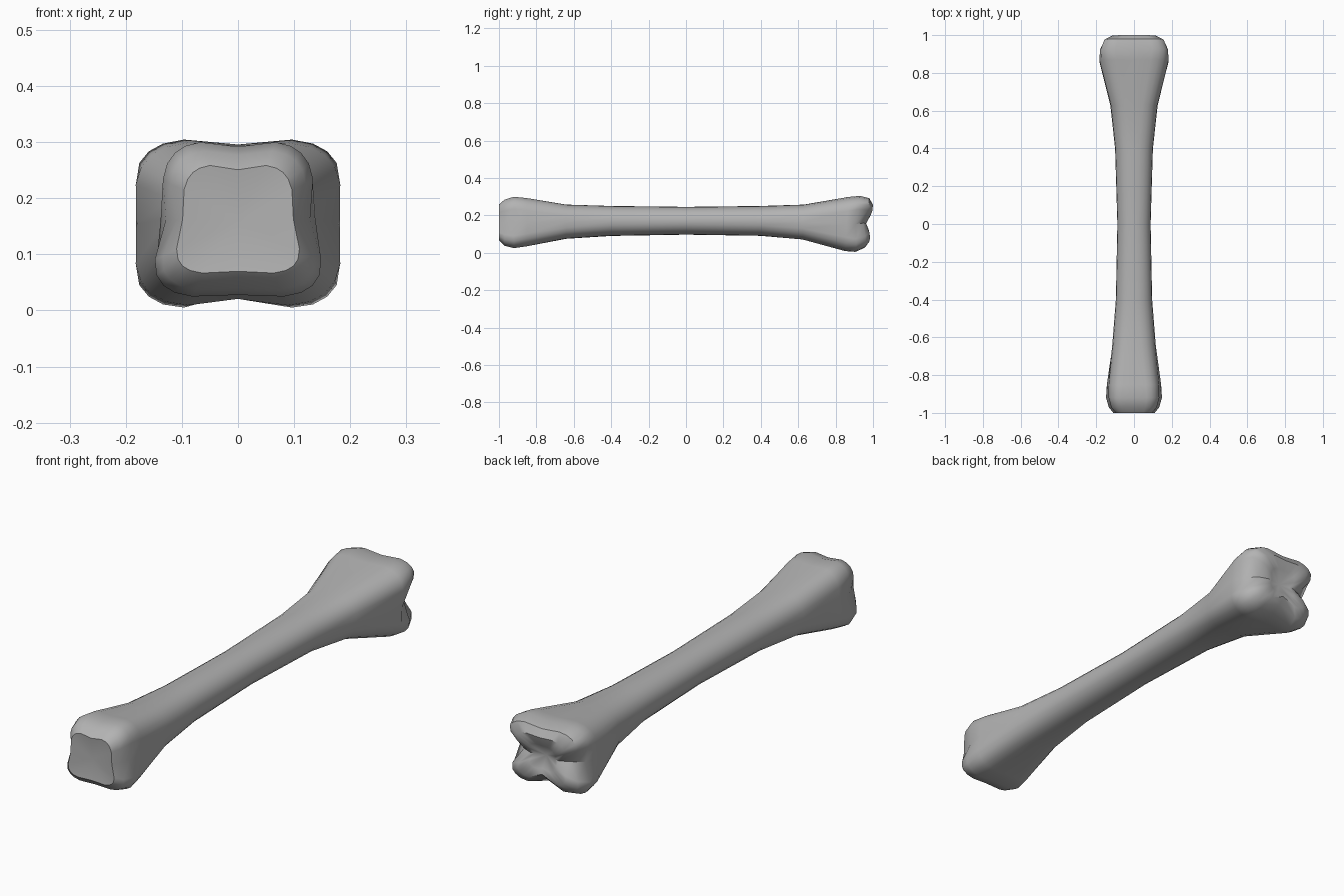
import bpy
import bmesh
import math

SEGMENTS = 24

default_cube = bpy.data.objects.get("Cube")
if default_cube:
    bpy.data.objects.remove(default_cube, do_unlink=True)


def make_material(name, colour):
    material = bpy.data.materials.new(name)
    material.use_nodes = True
    material.diffuse_color = colour
    material.node_tree.nodes["Principled BSDF"].inputs["Base Color"].default_value = colour
    return material


def signed_power(value, exponent):
    return math.copysign(abs(value) ** exponent, value)


def cross_section(y, half_width, bottom, top, squareness, groove):
    """One closed ring: a superellipse pinched into four lobes."""
    lobing = (squareness - 2) / 2
    middle, half_height = (top + bottom) / 2, (top - bottom) / 2
    far_end = y > 0
    points = []
    for i in range(SEGMENTS):
        angle = math.tau * i / SEGMENTS
        u = signed_power(math.cos(angle), 2 / squareness)
        v = signed_power(math.sin(angle), 2 / squareness)
        # Pinch weights are strongest on the two middle planes
        side_pinch = max(0, 1 - abs(v) / 0.6)
        middle_pinch = max(0, 1 - abs(u) / 0.55)
        if v > 0:
            depth = 0.08 * lobing
        elif far_end:
            depth = 0.12 * lobing + 0.5 * groove
        else:
            depth = 0.04 * lobing
        x = half_width * u * (1 - groove * side_pinch)
        z = middle + half_height * v * (1 - depth * middle_pinch)
        # The near end narrows upward; the far end leans back at the bottom
        lean = 0
        if far_end:
            lean = -0.012 * lobing * (1 - v) - 0.06 * groove * side_pinch
        else:
            x *= 1 - 0.1 * lobing * v
        points.append((x, y + lean, z))
    return points


def loft(name, sections, start, end, material):
    """Bridge the rings and close both ends with a fan."""
    bm = bmesh.new()
    rings = [[bm.verts.new(p) for p in cross_section(*s)] for s in sections]
    for a, b in zip(rings, rings[1:]):
        for i in range(SEGMENTS):
            j = (i + 1) % SEGMENTS
            bm.faces.new((a[i], a[j], b[j], b[i]))
    for ring, centre in ((rings[0], start), (rings[-1], end)):
        pole = bm.verts.new(centre)
        for i in range(SEGMENTS):
            bm.faces.new((ring[i], ring[(i + 1) % SEGMENTS], pole))
    bmesh.ops.recalc_face_normals(bm, faces=bm.faces)
    mesh = bpy.data.meshes.new(name)
    bm.to_mesh(mesh)
    bm.free()
    obj = bpy.data.objects.new(name, mesh)
    bpy.context.collection.objects.link(obj)
    mesh.materials.append(material)
    bpy.ops.object.select_all(action="DESELECT")
    obj.select_set(True)
    bpy.context.view_layer.objects.active = obj
    bpy.ops.object.shade_smooth_by_angle(angle=math.radians(42))
    return obj


# Ring columns: y, half width, bottom, top, squareness, side groove
bone_sections = [
    (-1.0, 0.105, 0.065, 0.26, 4.4, 0.06),
    (-0.97, 0.133, 0.035, 0.287, 4, 0.18),
    (-0.92, 0.146, 0.022, 0.303, 4, 0.12),
    (-0.85, 0.142, 0.032, 0.296, 3.6, 0.03),
    (-0.64, 0.115, 0.074, 0.26, 2.6, 0),
    (-0.4, 0.096, 0.09, 0.251, 2.2, 0),
    (0, 0.088, 0.097, 0.246, 2.1, 0),
    (0.4, 0.1, 0.09, 0.251, 2.2, 0),
    (0.63, 0.125, 0.068, 0.26, 2.6, 0),
    (0.87, 0.187, 0.004, 0.303, 3.6, 0.03),
    (0.93, 0.189, 0, 0.308, 4, 0.18),
    (0.98, 0.168, 0.022, 0.295, 4, 0.35),
    (1.0, 0.125, 0.055, 0.26, 3.6, 0.45),
    (0.985, 0.07, 0.1, 0.215, 2.8, 0.3),
]

bone_material = make_material("bone grey", (0.45, 0.45, 0.45, 1))
loft("long_bone", bone_sections, (0, -0.988, 0.16), (0, 0.95, 0.16), bone_material)
